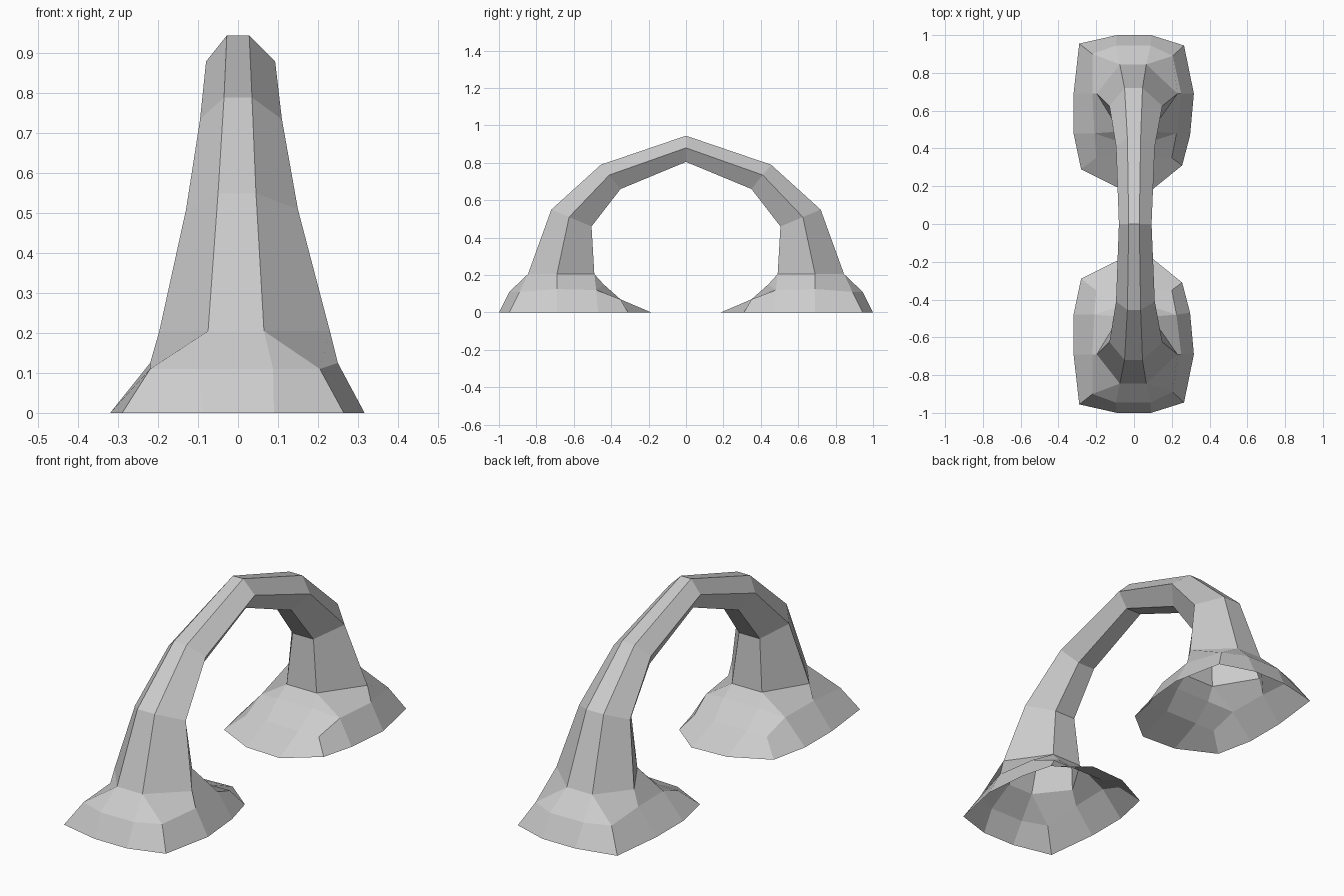
import bpy

if "Cube" in bpy.data.objects:
    bpy.data.objects.remove(bpy.data.objects["Cube"])

stone = bpy.data.materials.new("light grey stone")
stone.diffuse_color = (0.6, 0.6, 0.6, 1)
stone.use_nodes = True
stone.node_tree.nodes["Principled BSDF"].inputs["Base Color"].default_value = stone.diffuse_color


def make_part(name, verts, faces):
    """One half of a part, mirrored front to back."""
    mesh = bpy.data.meshes.new(name)
    mesh.from_pydata(verts, [], faces)
    mesh.materials.append(stone)
    obj = bpy.data.objects.new(name, mesh)
    bpy.context.collection.objects.link(obj)
    mirror = obj.modifiers.new("front_to_back", 'MIRROR')
    mirror.use_axis = (False, True, False)
    mirror.use_clip = True
    mirror.merge_threshold = 0.001
    return obj


def bridge(lower, upper):
    """Quads between two closed loops of vertex indices."""
    n = len(lower)
    return [(lower[i], lower[(i + 1) % n], upper[(i + 1) % n], upper[i])
            for i in range(n)]


def section(outer, side, inner):
    """Six-sided section; each entry is (left x, right x, y, z)."""
    (ol, orr, oy, oz), (sl, sr, sy, sz), (il, ir, iy, iz) = outer, side, inner
    return [(ol, oy, oz), (orr, oy, oz), (sr, sy, sz),
            (ir, iy, iz), (il, iy, iz), (sl, sy, sz)]


# Arch: hexagonal tube from the ankle to the crown
sections = [
    section((-.075, .065, -.845, .205), (-.197, .23, -.69, .205), (-.075, .09, -.49, .205)),
    section((-.05, .045, -.72, .55), (-.13, .15, -.625, .51), (-.053, .062, -.505, .46)),
    section((-.035, .035, -.455, .79), (-.095, .11, -.41, .735), (-.045, .05, -.35, .66)),
    section((-.028, .028, 0, .945), (-.08, .093, 0, .88), (-.04, .045, 0, .805)),
]
arch_faces = []
for k in range(3):
    arch_faces += bridge(range(6 * k, 6 * k + 6), range(6 * k + 6, 6 * k + 12))
make_part("arch", [v for s in sections for v in s], arch_faces)

# Foot: open flared skirt from the ground up to the ankle
ground = [(-.29, -.955, 0), (-.09, -1, 0), (.09, -1, 0), (.265, -.945, 0),
          (.317, -.69, 0), (.297, -.47, 0), (.255, -.31, 0), (.1, -.185, 0),
          (-.09, -.195, 0), (-.28, -.29, 0), (-.32, -.48, 0), (-.32, -.69, 0)]
shoulder = [(-.22, -.9, .11), (-.097, -.945, .11), (.088, -.945, .11), (.205, -.89, .11),
            (.25, -.69, .125), (.225, -.48, .12), (.2, -.35, .07), (.09, -.35, .07),
            (-.09, -.35, .07), (-.2, -.35, .07), (-.21, -.48, .12), (-.22, -.69, .125)]
instep = [(.1, -.44, .15), (-.09, -.44, .15)]
a, b, c, d, e, f, right_step, left_step = range(24, 32)
foot_faces = bridge(range(12), range(12, 24)) + [
    (13, 14, b, a), (14, 15, b), (15, 16, c, b), (16, 17, d, c),
    (17, right_step, d), (17, 18, 19, right_step),
    (19, 20, left_step, right_step), (right_step, left_step, e, d),
    (20, 21, 22, left_step), (22, e, left_step),
    (22, 23, f, e), (23, 12, a, f), (12, 13, a)]
make_part("feet", ground + shoulder + sections[0] + instep, foot_faces)
